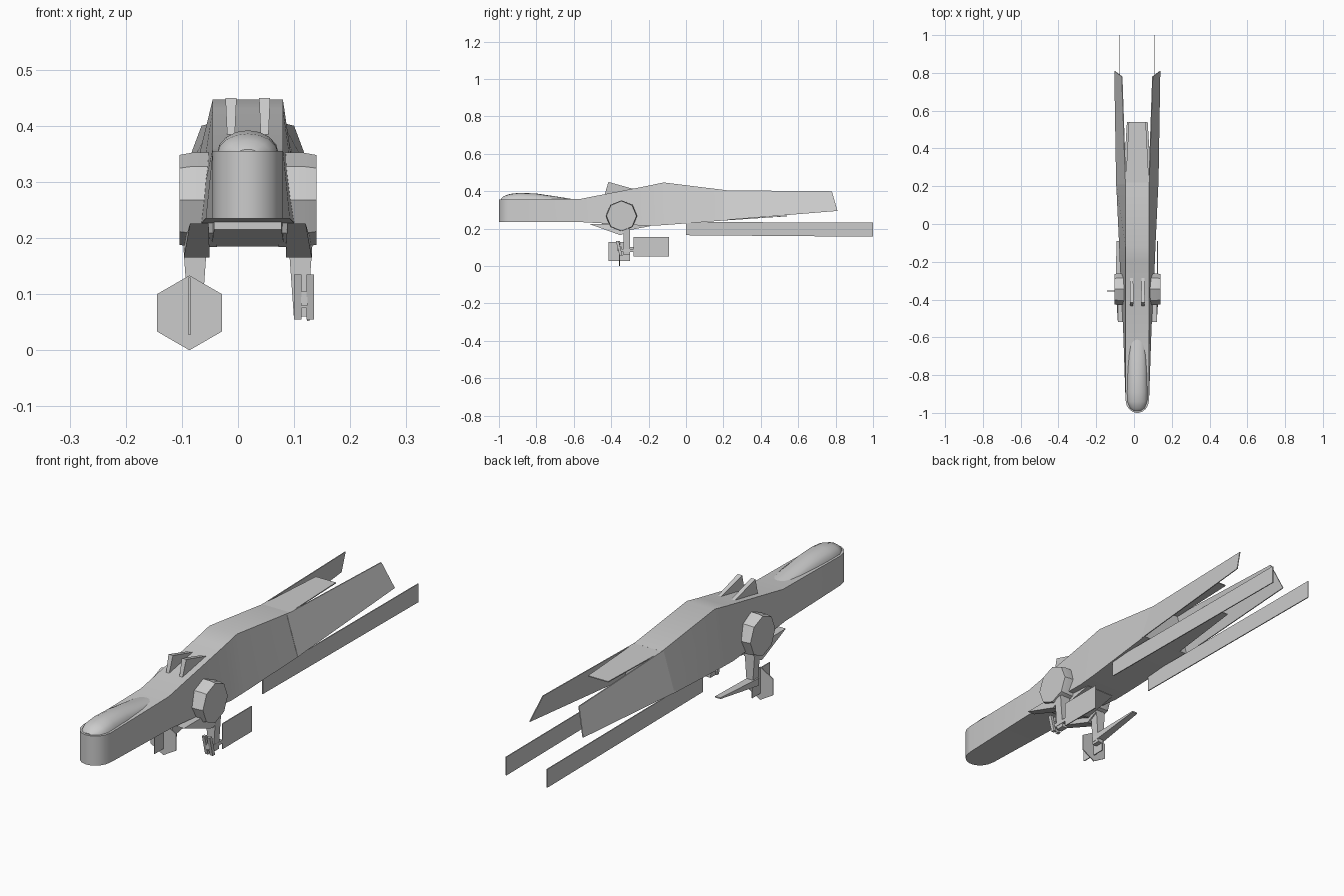
import bpy, math

if "Cube" in bpy.data.objects:
    bpy.data.objects.remove(bpy.data.objects["Cube"])

CX = 0.0175  # x of the hull's centre line


def add_mesh(name, verts, faces, smooth=False):
    me = bpy.data.meshes.new(name)
    me.from_pydata(verts, [], faces)
    me.update()
    ob = bpy.data.objects.new(name, me)
    bpy.context.collection.objects.link(ob)
    bpy.ops.object.select_all(action='DESELECT')
    ob.select_set(True)
    bpy.context.view_layer.objects.active = ob
    bpy.ops.object.mode_set(mode='EDIT')
    bpy.ops.mesh.select_all(action='SELECT')
    bpy.ops.mesh.normals_make_consistent(inside=False)
    bpy.ops.object.mode_set(mode='OBJECT')
    if smooth:
        bpy.ops.object.shade_smooth_by_angle(angle=math.radians(35))
    return ob


def loft(name, rings, smooth=False):
    """Skin closed rings of equal length and cap both ends."""
    n = len(rings[0])
    verts = [p for r in rings for p in r]
    faces = [(k * n + i, k * n + (i + 1) % n, (k + 1) * n + (i + 1) % n, (k + 1) * n + i)
             for k in range(len(rings) - 1) for i in range(n)]
    faces += [tuple(range(n)), tuple(range((len(rings) - 1) * n, len(rings) * n))]
    return add_mesh(name, verts, faces, smooth)


def trapezoid(y, zb, zt, hb, ht, cx=CX):
    return [(cx - hb, y, zb), (cx + hb, y, zb), (cx + ht, y, zt), (cx - ht, y, zt)]


def side_plate(name, profile, x, t):
    """Extrude a (y, z) outline along x."""
    return loft(name, [[(x + s * t / 2, y, z) for y, z in profile] for s in (-1, 1)])


def box(name, x, y, z):
    return loft(name, [[(a, y[0], z[0]), (a, y[1], z[0]), (a, y[1], z[1]), (a, y[0], z[1])]
                       for a in x])


# Hull: rounded nose followed by trapezoid sections
nose = []
for a in (8, 25, 45, 65, 90):
    r = math.radians(a)
    h = 0.0625 * math.sin(r)
    nose.append(trapezoid(-0.93 - 0.07 * math.cos(r), 0.235, 0.355, h, h))
loft("hull", nose + [
    trapezoid(-0.56, 0.235, 0.36, 0.075, 0.0625),
    trapezoid(-0.20, 0.215, 0.43, 0.093, 0.0625),
    trapezoid(-0.12, 0.219, 0.447, 0.096, 0.0625),
    trapezoid(0.22, 0.245, 0.405, 0.112, 0.0625)], smooth=True)

# Belly keel below the drums
loft("belly", [trapezoid(-0.45, 0.215, 0.25, 0.06, 0.06),
               trapezoid(-0.34, 0.185, 0.25, 0.065, 0.065),
               trapezoid(-0.19, 0.214, 0.25, 0.065, 0.065)])

# Canopy dome on the nose
rings = []
for y, w, z in ((-0.99, 0.018, 0.358), (-0.975, 0.04, 0.374), (-0.94, 0.054, 0.386),
                (-0.89, 0.055, 0.392), (-0.80, 0.053, 0.388), (-0.70, 0.047, 0.373),
                (-0.61, 0.04, 0.359)):
    rings.append([(CX + w * math.cos(math.pi * i / 8), y,
                   0.35 + (z - 0.35) * math.sin(math.pi * i / 8)) for i in range(9)])
loft("canopy", rings, smooth=True)

# Tail deck plates between the side panels
for name, zs, ends in (("tail_top", (0.405, 0.40), (0.0625, 0.045)),
                       ("tail_bottom", (0.248, 0.270), (0.075, 0.055))):
    loft(name, [trapezoid(y, z - 0.004, z, h, h)
                for y, z, h in zip((0.21, 0.54), zs, ends)])

for side, label in ((-1, "left"), (1, "right")):
    # Long slanted rear panel
    def X(h):
        return CX + side * h
    loft(label + "_rear_panel",
         [[(X(0.0625 - d), 0.20, 0.405), (X(0.0825 - d), 0.78, 0.40),
           (X(0.122 - d), 0.81, 0.295), (X(0.112 - d), 0.20, 0.245)] for d in (0, 0.004)])
    # Lower runner blade
    side_plate(label + "_runner", [(0, 0.165), (1, 0.157), (1, 0.232), (0, 0.236)],
               X(0.0925), 0.004)
    # Fin on top of the hull
    loft(label + "_fin",
         [[(X(0.03) + s * w, y, z) for y, z, w in
           ((-0.44, 0.365, 0.006), (-0.415, 0.45, 0.010), (-0.28, 0.412, 0.008),
            (-0.28, 0.385, 0.008))] for s in (-1, 1)])
    # Eight-sided drum
    rings = []
    for h, r in ((0.055, 0.084), (0.10, 0.084), (0.122, 0.080)):
        rings.append([(X(h), -0.345 + r * math.sin(i * math.pi / 4),
                       0.268 + r * math.cos(i * math.pi / 4)) for i in range(8)])
    loft(label + "_drum", rings, smooth=True)
    # Wedge mount and strut below the drum
    loft(label + "_mount",
         [[(X(a), -0.52, 0.226), (X(b), -0.35, 0.165), (X(b), -0.30, 0.19), (X(a), -0.30, 0.226)]
          for a, b in ((0.070, 0.068), (0.103, 0.114))])
    loft(label + "_strut",
         [trapezoid(-0.335, 0.06, 0.20, 0.012, 0.022, X(0.094)),
          trapezoid(-0.30, 0.06, 0.20, 0.012, 0.022, X(0.094))])

# Right pod: twin bars, cross bar, arm and rear paddle
for i, x in enumerate((0.1065, 0.1285)):
    side_plate("right_bar_%d" % i, [(-0.375, 0.135), (-0.36, 0.135), (-0.34, 0.055), (-0.355, 0.055)],
               x, 0.013)
box("right_crossbar", (0.112, 0.124), (-0.365, -0.345), (0.08, 0.105))
box("right_arm", (0.108, 0.126), (-0.36, -0.28), (0.075, 0.09))
side_plate("right_paddle", [(-0.28, 0.052), (-0.09, 0.052), (-0.09, 0.155), (-0.28, 0.155)],
           0.125, 0.004)

# Left pod: hexagonal shield crossed by an upright plate, and a tapered rear blade
PX = -0.0865
loft("left_hex_shield",
     [[(PX + 0.0667 * math.sin(i * math.pi / 3), y, 0.0667 + 0.0667 * math.cos(i * math.pi / 3))
       for i in range(6)] for y in (-0.357, -0.353)])
side_plate("left_cross_plate", [(-0.415, 0.027), (-0.30, 0.027), (-0.30, 0.13), (-0.415, 0.13)],
           PX, 0.004)
loft("left_blade", [trapezoid(-0.33, 0.07, 0.10, 0.018, 0.018, -0.08),
                    trapezoid(-0.09, 0.105, 0.11, 0.012, 0.012, -0.08)])
